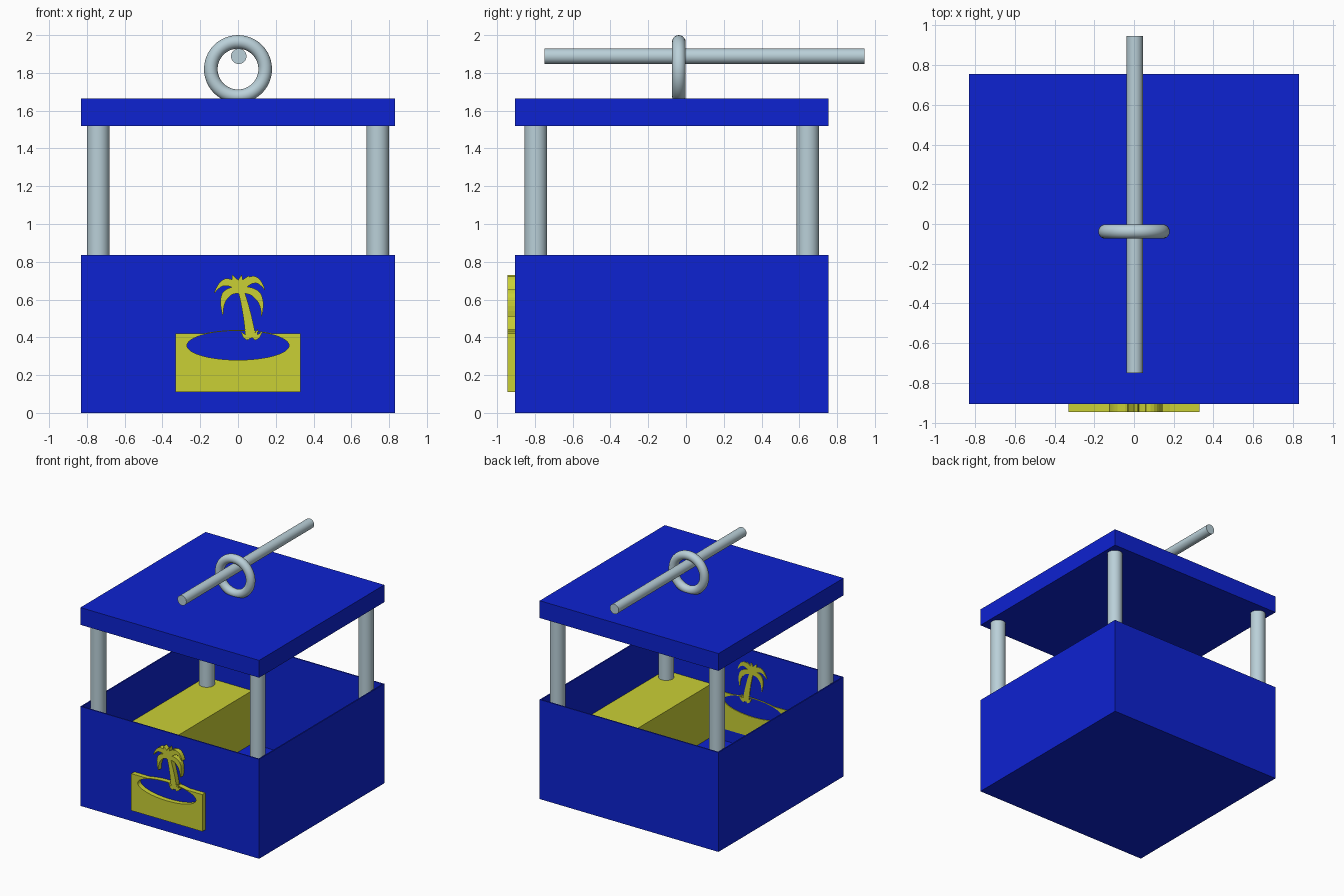
import bpy, bmesh, math
from mathutils import Vector

if "Cube" in bpy.data.objects:
    bpy.data.objects.remove(bpy.data.objects["Cube"])


def material(name, rgb):
    m = bpy.data.materials.new(name)
    m.diffuse_color = (*rgb, 1)
    m.use_nodes = True
    m.node_tree.nodes["Principled BSDF"].inputs["Base Color"].default_value = m.diffuse_color
    return m


BLUE = material("cabin_blue", (0.004, 0.016, 0.64))
YELLOW = material("sand_yellow", (0.59, 0.63, 0.036))
STEEL = material("pale_steel", (0.49, 0.63, 0.69))

CY = -0.075                      # cabin centre in y
FRONT, BACK = -0.945, -0.889     # emblem depth, running through the front wall


def finish(bm, name, mat):
    bmesh.ops.recalc_face_normals(bm, faces=bm.faces)
    me = bpy.data.meshes.new(name)
    bm.to_mesh(me)
    bm.free()
    ob = bpy.data.objects.new(name, me)
    bpy.context.collection.objects.link(ob)
    me.materials.append(mat)
    return ob


def box(name, lo, hi, mat, open_top=False):
    bm = bmesh.new()
    bmesh.ops.create_cube(bm, size=1)
    lo, hi = Vector(lo), Vector(hi)
    for v in bm.verts:
        v.co = (lo + hi) / 2 + v.co * (hi - lo)
    if open_top:
        top = [f for f in bm.faces if f.calc_center_median().z > hi.z - 1e-4]
        bmesh.ops.delete(bm, geom=top, context='FACES_ONLY')
    return finish(bm, name, mat)


def smooth(ob):
    bpy.ops.object.select_all(action='DESELECT')
    ob.select_set(True)
    bpy.context.view_layer.objects.active = ob
    bpy.ops.object.shade_smooth_by_angle(angle=math.radians(40))


def rod(name, centre, radius, length, rot=(0, 0, 0)):
    bpy.ops.mesh.primitive_cylinder_add(vertices=32, radius=radius, depth=length,
                                        location=centre, rotation=rot)
    ob = bpy.context.object
    ob.name = name
    ob.data.materials.append(STEEL)
    smooth(ob)


def band(bm, side_a, side_b, closed=False):
    """Flat band between two (x, z) lines, given the emblem's thickness."""
    rows = [[bm.verts.new((x, y, z)) for x, z in side]
            for side, y in ((side_a, FRONT), (side_b, FRONT), (side_b, BACK), (side_a, BACK))]
    n = len(side_a)
    for i in range(n if closed else n - 1):
        j = (i + 1) % n
        for k in range(4):
            a, b = rows[k], rows[(k + 1) % 4]
            bm.faces.new((a[i], a[j], b[j], b[i]))
    if not closed:
        for i in (0, n - 1):
            bm.faces.new([r[i] for r in rows])


def leaf(bm, p0, p1, p2, w0, w1, w2, steps=10):
    """Tapered strip along a quadratic curve; widths at start, middle and end."""
    p0, p1, p2 = Vector(p0), Vector(p1), Vector(p2)
    a, b = [], []
    for i in range(steps + 1):
        t = i / steps
        p = p0 * (1 - t) ** 2 + p1 * 2 * t * (1 - t) + p2 * t * t
        d = ((p1 - p0) * (1 - t) + (p2 - p1) * t).normalized()
        w = w0 + (w1 - w0) * 2 * t if t < 0.5 else w1 + (w2 - w1) * (2 * t - 1)
        off = Vector((-d.y, d.x)) * w / 2
        a.append(p + off)
        b.append(p - off)
    band(bm, a, b)


# Open tub and flat roof
tub = box("cabin_tub", (-0.83, CY - 0.83, 0), (0.83, CY + 0.83, 0.835), BLUE, open_top=True)
wall = tub.modifiers.new("wall_thickness", 'SOLIDIFY')
wall.thickness, wall.offset, wall.use_even_offset = 0.01, -1, True
box("roof", (-0.83, CY - 0.83, 1.52), (0.83, CY + 0.83, 1.665), BLUE)

# Benches along both sides, posts in the corners
for side, sx in (("left", -1), ("right", 1)):
    x0, x1 = sorted((sx * 0.39, sx * 0.82))
    box(side + "_bench", (x0, CY - 0.82, 0.01), (x1, CY + 0.82, 0.455), YELLOW)
    for end, sy in (("front", -1), ("back", 1)):
        rod(f"{end}_{side}_post", (sx * 0.74, CY + sy * 0.72, 0.982), 0.06, 1.084)

# Hanging ring and cable
bpy.ops.mesh.primitive_torus_add(major_radius=0.144, minor_radius=0.036, major_segments=48,
                                 minor_segments=20, location=(0, -0.038, 1.82),
                                 rotation=(math.pi / 2, 0, 0))
ring = bpy.context.object
ring.name = "hanging_ring"
ring.data.materials.append(STEEL)
smooth(ring)
rod("cable", (0.004, 0.098, 1.888), 0.041, 1.695, (math.pi / 2, 0, 0))

# Emblem: sand block with an oval opening, its rim rising over the top edge
CZ, RX, RZ = 0.357, 0.27, 0.077
angles = [2 * math.pi * i / 120 for i in range(120)]
for x, z in ((0.33, 0.42), (-0.33, 0.42), (-0.33, 0.11), (0.33, 0.11)):
    angles.append(math.atan2((z - CZ) / RZ, x / RX) % (2 * math.pi))
inner, outer = [], []
for t in sorted(angles):
    x, z = RX * math.cos(t), RZ * math.sin(t)
    to_x = 0.33 / max(abs(x), 1e-6)
    to_z = (0.42 - CZ if z > 0 else CZ - 0.11) / max(abs(z), 1e-6)
    k = max(min(to_x, to_z), 1.06)
    inner.append((x, CZ + z))
    outer.append((x * k, CZ + z * k))
bm = bmesh.new()
band(bm, inner, outer, closed=True)
finish(bm, "sand_emblem", YELLOW)

# Emblem: palm trunk, grass tufts and fronds
bm = bmesh.new()
leaf(bm, (0.068, 0.395), (0.05, 0.54), (0.012, 0.66), 0.055, 0.042, 0.03)
for dx, dz in ((-0.055, 0.035), (-0.03, 0.05), (0.035, 0.05), (0.06, 0.035)):
    leaf(bm, (0.07 + dx * 0.3, 0.393), (0.07 + dx * 0.6, 0.40), (0.07 + dx, 0.395 + dz),
         0.02, 0.02, 0.002, 4)
CROWN = (0.012, 0.65)
for ctrl, tip, w in (((-0.07, 0.74), (-0.125, 0.635), 0.040),
                     ((-0.10, 0.66), (-0.08, 0.515), 0.042),
                     ((-0.02, 0.70), (-0.03, 0.73), 0.035),
                     ((0.01, 0.70), (0.02, 0.73), 0.030),
                     ((0.04, 0.70), (0.06, 0.725), 0.035),
                     ((0.09, 0.76), (0.142, 0.65), 0.040),
                     ((0.14, 0.66), (0.125, 0.51), 0.042)):
    leaf(bm, CROWN, ctrl, tip, 0.035, w, 0.003)
finish(bm, "palm_emblem", YELLOW)
